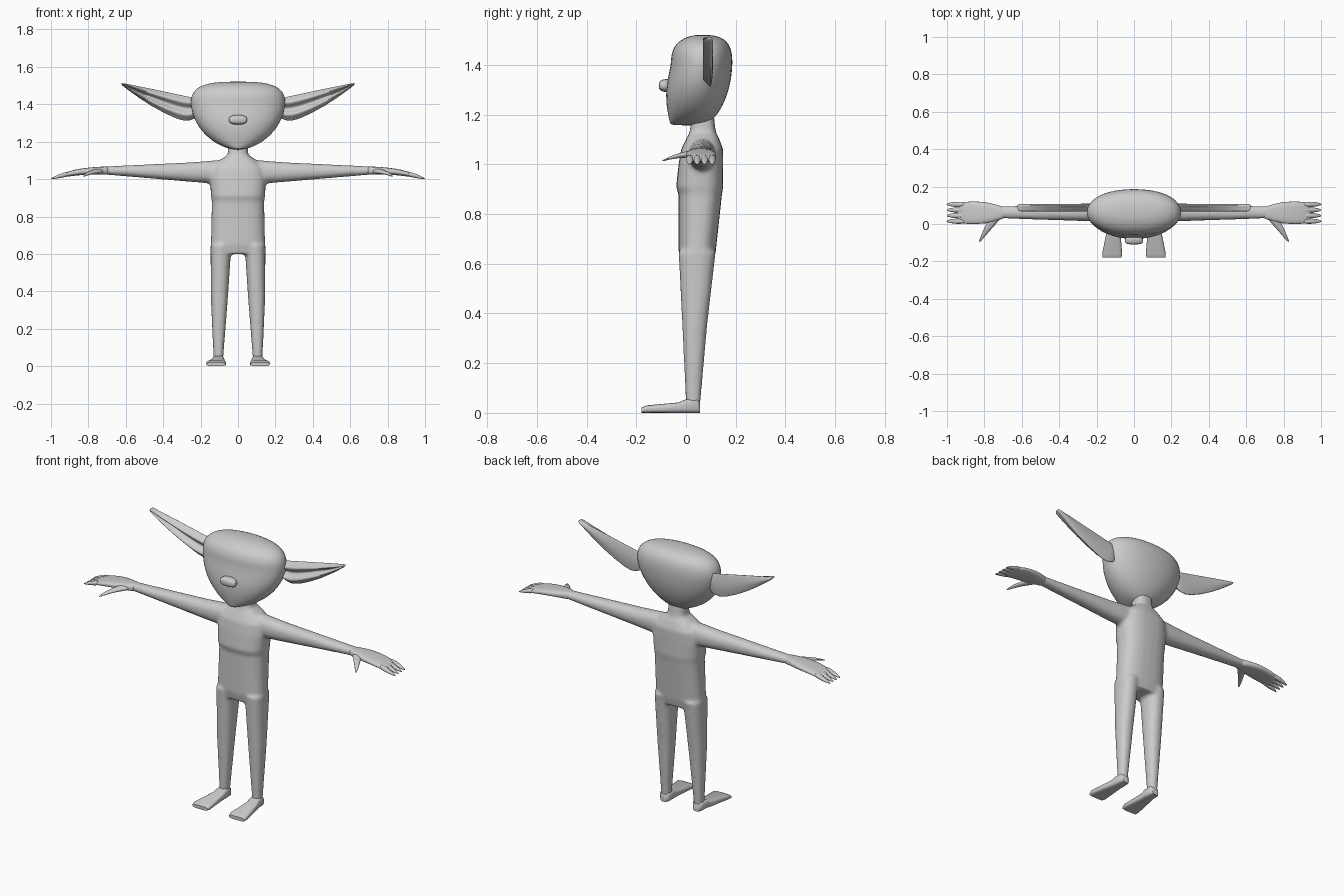
import bpy, bmesh
from math import copysign, cos, pi, radians, sin, tau

cube = bpy.data.objects.get("Cube")
if cube:
    bpy.data.objects.remove(cube)

shade = 0.6
colour = (shade, shade, shade, 1)
grey = bpy.data.materials.new("plain grey")
grey.use_nodes = True
grey.diffuse_color = colour
grey.node_tree.nodes["Principled BSDF"].inputs["Base Color"].default_value = colour


def bridge(bm, rings):
    """Skin a list of point rings and cap both ends."""
    rows = [[bm.verts.new(point) for point in ring] for ring in rings]
    for lower, upper in zip(rows, rows[1:]):
        for i in range(len(lower)):
            bm.faces.new((lower[i - 1], lower[i], upper[i], upper[i - 1]))
    bm.faces.new(rows[0])
    bm.faces.new(rows[-1])


def loft(bm, axis, stations, power=2, sides=24):
    """Join rounded sections; each station is position, then low and high on both other axes."""
    def bend(value):
        return copysign(abs(value) ** (2 / power), value)

    def section(place, left, right, low, high):
        ring = []
        for i in range(sides):
            angle = tau * i / sides
            across = (left + right + (right - left) * bend(cos(angle))) / 2
            along = (low + high + (high - low) * bend(sin(angle))) / 2
            point = [across, along]
            point.insert("xyz".index(axis), place)
            ring.append(point)
        return ring

    bridge(bm, [section(*station) for station in stations])


def finish(name, bm, mirror=False, rounded=True):
    """Turn the mesh into a smooth, coloured object."""
    bmesh.ops.recalc_face_normals(bm, faces=bm.faces)
    mesh = bpy.data.meshes.new(name)
    bm.to_mesh(mesh)
    bm.free()
    mesh.materials.append(grey)
    mesh.shade_smooth()
    obj = bpy.data.objects.new(name, mesh)
    bpy.context.collection.objects.link(obj)
    if mirror:
        obj.modifiers.new("both sides", "MIRROR")
    if rounded:
        subdivision = obj.modifiers.new("rounding", "SUBSURF")
        subdivision.levels = subdivision.render_levels = 1
    return obj


# Torso and neck: half width, front and back at each height
bm = bmesh.new()
torso = [
    (0.6, 0.14, -0.02, 0.11),     # crotch
    (0.65, 0.145, -0.03, 0.12),   # hips
    (0.88, 0.14, -0.03, 0.145),   # ribs
    (0.91, 0.145, -0.04, 0.15),   # chest edge
    (1, 0.15, -0.03, 0.15),       # armpits
    (1.06, 0.14, -0.02, 0.15),    # shoulders
    (1.1, 0.1, 0, 0.135),         # collar
    (1.13, 0.055, 0.015, 0.12),   # base of neck
    (1.22, 0.05, 0.025, 0.11),    # top of neck
]
loft(bm, "z", [(z, -half, half, front, back) for z, half, front, back in torso], power=2.6)

# Tapered legs and arms, fused with the torso into one skin
ankle = (0.03, 0.08, 0.13, 0, 0.057)
knee = (0.35, 0.055, 0.145, -0.015, 0.085)
hip = (0.65, 0.035, 0.147, -0.03, 0.12)
shoulder = (0.06, 0.01, 0.12, 0.97, 1.105)
upper_arm = (0.25, 0.015, 0.11, 0.985, 1.09)
wrist = (0.72, 0.03, 0.094, 1.025, 1.067)
for side in (1, -1):
    loft(bm, "z", [(z, side * inner, side * outer, front, back)
                   for z, inner, outer, front, back in (ankle, knee, hip)], power=2.3)
    loft(bm, "x", [(side * x, *size) for x, *size in (shoulder, upper_arm, wrist)], power=2.2)
body = finish("body", bm, rounded=False)
fuse = body.modifiers.new("fuse", "REMESH")
fuse.mode = "VOXEL"
fuse.voxel_size = 0.009
fuse.use_smooth_shade = True
relax = body.modifiers.new("relax", "SMOOTH")
relax.iterations = 6

# Head: wide flat crown above the ear line, narrowing to the chin below it
bm = bmesh.new()
ear_line, crown, chin, steps = 1.4, 0.122, 0.245, 7
stations = []
for i in range(-steps, steps + 1):
    rise = sin(pi / 2 * i / (steps + 0.5))
    reach = abs(rise)
    if rise > 0:
        spread = (1 - reach ** 3) ** (1 / 3)
        front = 0.06 - 0.122 * spread ** 1.5
    else:
        spread = (1 - reach ** 1.8) ** (1 / 1.8)
        front = -0.062 - 0.02 * sin(pi * reach)
    height = ear_line + rise * (crown if rise > 0 else chin)
    half = 0.255 * spread
    stations.append((height, -half, half, front, 0.06 + 0.128 * spread))
loft(bm, "z", stations, power=2.15)
finish("head", bm)

# Nose: a short wide button
bm = bmesh.new()
nose = [(-0.06, 0.045, 0.03), (-0.09, 0.05, 0.025), (-0.1, 0.05, 0.022), (-0.11, 0.035, 0.014)]
loft(bm, "y", [(y, -half, half, 1.317 - tall, 1.317 + tall) for y, half, tall in nose], power=2.6)
finish("nose", bm)

# Ears: long leaves with two raised rims and a groove along the front
bm = bmesh.new()
leaf = [(0.21, 1.33, 1.43), (0.26, 1.31, 1.44), (0.31, 1.31, 1.45),
        (0.47, 1.39, 1.485), (0.6, 1.485, 1.51), (0.625, 1.505, 1.515)]
folds = 12
rings = []
for x, low, high in leaf:
    climb = [low + (high - low) * i / folds for i in range(folds + 1)]
    rim = [(x, 0.08 + 0.015 * cos(4 * pi * i / folds), z) for i, z in enumerate(climb)]
    rear = [(x, 0.1 + 0.008 * sin(pi * i / folds), z) for i, z in enumerate(climb)]
    rings.append(rim + rear[::-1])
bridge(bm, rings)
finish("ears", bm, mirror=True)

# Palm
bm = bmesh.new()
loft(bm, "x", [(0.68, 0.03, 0.09, 1.022, 1.068), (0.73, 0.02, 0.1, 1.025, 1.067),
               (0.79, 0, 0.12, 1.025, 1.063), (0.87, 0, 0.12, 1.02, 1.053),
               (0.96, 0, 0.12, 1.005, 1.025)], power=2.8)

# Four drooping fingers, then the thumb
finger = [(0.9, 0.016, 1.03, 0.017), (0.95, 0.016, 1.018, 0.013),
          (0.98, 0.012, 1.008, 0.008), (1.003, 0.004, 1, 0.002)]
for k in range(4):
    y = 0.015 + 0.03 * k
    loft(bm, "x", [(x, y - half, y + half, z - thick, z + thick)
                   for x, half, z, thick in finger], sides=8)
thumb = [(0.06, 0.73, 0.035, 1.044), (0.02, 0.75, 0.033, 1.042), (-0.02, 0.777, 0.023, 1.037),
         (-0.06, 0.805, 0.015, 1.028), (-0.1, 0.828, 0.004, 1.012)]
loft(bm, "y", [(y, x - half, x + half, z - half / 2, z + half / 2)
               for y, x, half, z in thumb], sides=8)
finish("hands", bm, mirror=True)

# Feet: flat soles, flaring from heel to toes
bm = bmesh.new()
foot = [(0.057, 0.085, 0.125, 0.04), (0.045, 0.075, 0.135, 0.055), (0, 0.073, 0.138, 0.055),
        (-0.03, 0.074, 0.144, 0.042), (-0.16, 0.063, 0.17, 0.03), (-0.18, 0.068, 0.167, 0.02)]
loft(bm, "y", [(y, inner, outer, 0, top) for y, inner, outer, top in foot], power=3.5)
feet = finish("feet", bm, mirror=True, rounded=False)
bpy.context.view_layer.objects.active = feet
feet.select_set(True)
bpy.ops.object.shade_smooth_by_angle(angle=radians(50))
